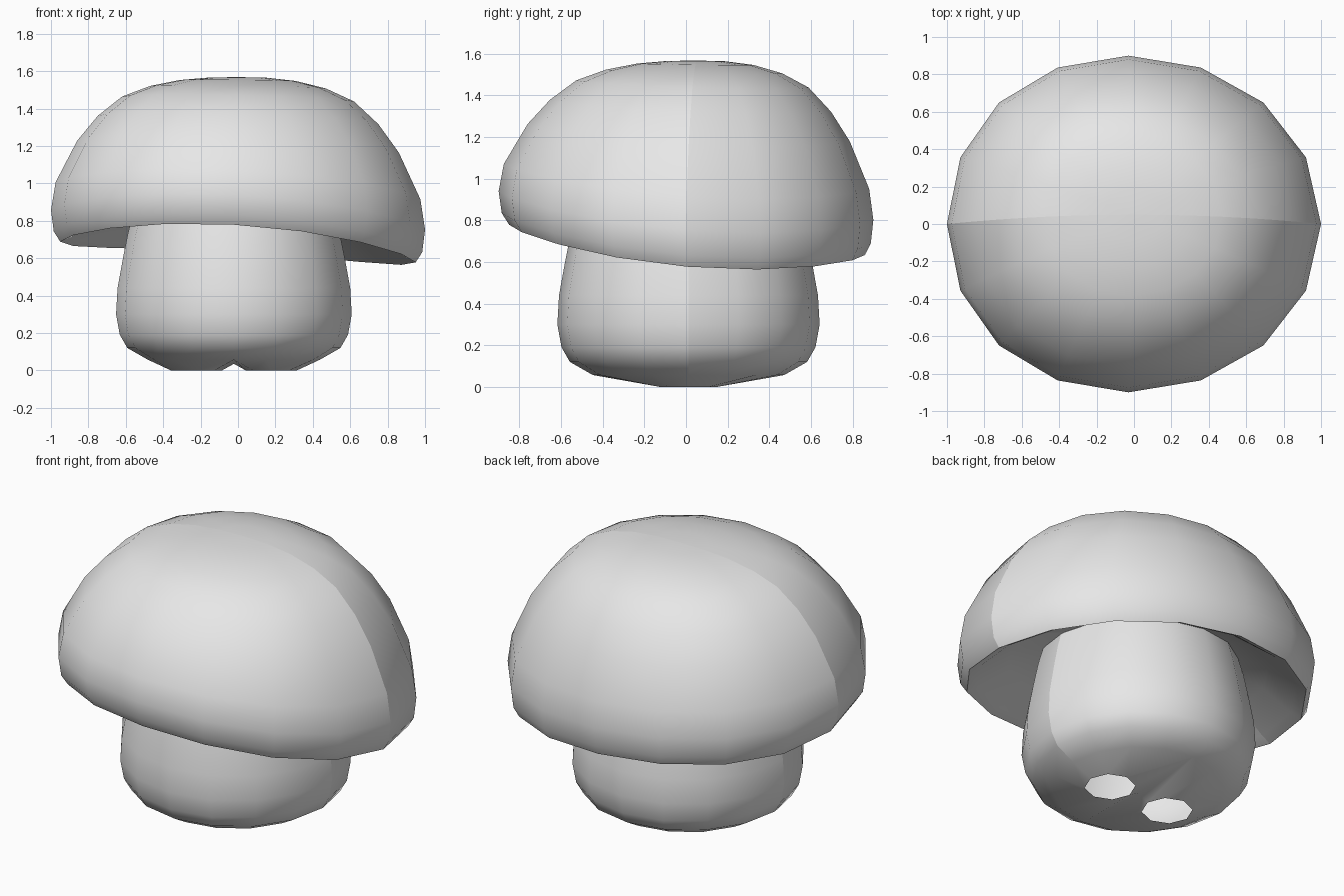
import bpy, bmesh, math

SIDES = 16

cube = bpy.data.objects.get("Cube")
if cube:
    bpy.data.objects.remove(cube, do_unlink=True)

grey = bpy.data.materials.new("light_grey")
grey.use_nodes = True
grey.diffuse_color = (0.8, 0.8, 0.8, 1)
grey.node_tree.nodes["Principled BSDF"].inputs["Base Color"].default_value = (0.8, 0.8, 0.8, 1)


def lathe(bm, profile, place):
    """Stack rings from (radius, height) pairs; place maps angle, radius, height to a point."""
    rings = []
    for r, z in profile:
        ring = [bm.verts.new(place(math.tau * i / SIDES, r, z)) for i in range(SIDES)]
        if rings:
            low = rings[-1]
            for i in range(SIDES):
                j = (i + 1) % SIDES
                bm.faces.new((low[i], low[j], ring[j], ring[i]))
        rings.append(ring)
    return rings


def finish(bm, name, seams):
    """Shade smooth, keeping hard corners and the side seams sharp."""
    bm.normal_update()
    for f in bm.faces:
        f.smooth = True
    for e in bm.edges:
        on_seam = all(v in seams for v in e.verts)
        e.smooth = not (on_seam or e.calc_face_angle(0) > math.radians(50))
    mesh = bpy.data.meshes.new(name)
    bm.to_mesh(mesh)
    bm.free()
    mesh.materials.append(grey)
    bpy.context.collection.objects.link(bpy.data.objects.new(name, mesh))


# Cap: recessed underside, thin lip, then a flattened dome with a tilted, drooping rim
TOP = 1.568


def cap_point(a, r, z):
    c, s = math.cos(a), math.sin(a)
    x = r * c - 0.03 * r * s * s
    y = 0.9 * r * s * (1 + 0.04 * c * c)
    t = max(0, (TOP - z) / 0.86)
    dz = -0.08 * t * x * x - math.sqrt(t) * (0.058 * x + 0.085 * y)
    return (x, y + 0.05 * (1 - r * r), z + dz)


bm = bmesh.new()
cap_profile = [(0.5, 0.87), (0.72, 0.82), (0.89, 0.725), (0.95, 0.705), (0.985, 0.76),
               (1.0, 0.87), (0.975, 1.01), (0.86, 1.22), (0.75, 1.35), (0.62, 1.455),
               (0.47, 1.515), (0.31, 1.55), (0.155, 1.565)]
rings = lathe(bm, cap_profile, cap_point)
pole = bm.verts.new((0, 0.05, TOP))
last = rings[-1]
for i in range(SIDES):
    bm.faces.new((last[i], last[(i + 1) % SIDES], pole))
seams = {pole} | {ring[i] for ring in rings for i in (0, SIDES // 2)}
finish(bm, "mushroom_cap", seams)

# Stem: rounded barrel whose underside narrows to two open leg holes
CX, CY = -0.022, 0.012


def stem_point(a, r, z):
    return (CX + r * math.cos(a), CY + r * math.sin(a), z)


bm = bmesh.new()
stem_profile = [(0.46, 0.057), (0.57, 0.12), (0.61, 0.19), (0.63, 0.3), (0.622, 0.44),
                (0.593, 0.6), (0.565, 0.74), (0.52, 0.9)]
rings = lathe(bm, stem_profile, stem_point)
outer = rings[0]
middle = bm.verts.new((CX, CY, 0.035))
for start, side in ((12, 1), (4, -1)):
    hx = CX + side * 0.2
    hole = [bm.verts.new((hx + side * 0.137 * math.cos(k * math.pi / 4),
                          CY + side * 0.137 * math.sin(k * math.pi / 4), 0)) for k in range(8)]
    loop = [outer[(start + i) % SIDES] for i in range(9)] + [middle]
    near = [round(math.atan2(side * (v.co.y - CY), side * (v.co.x - hx)) / (math.pi / 4)) % 8
            for v in loop]
    for i in range(len(loop)):
        j = (i + 1) % len(loop)
        corners = [hole[near[i]], hole[near[j]], loop[j], loop[i]]
        bm.faces.new(list(dict.fromkeys(corners)))
seams = {ring[i] for ring in rings for i in (0, SIDES // 2)}
finish(bm, "mushroom_stem", seams)
